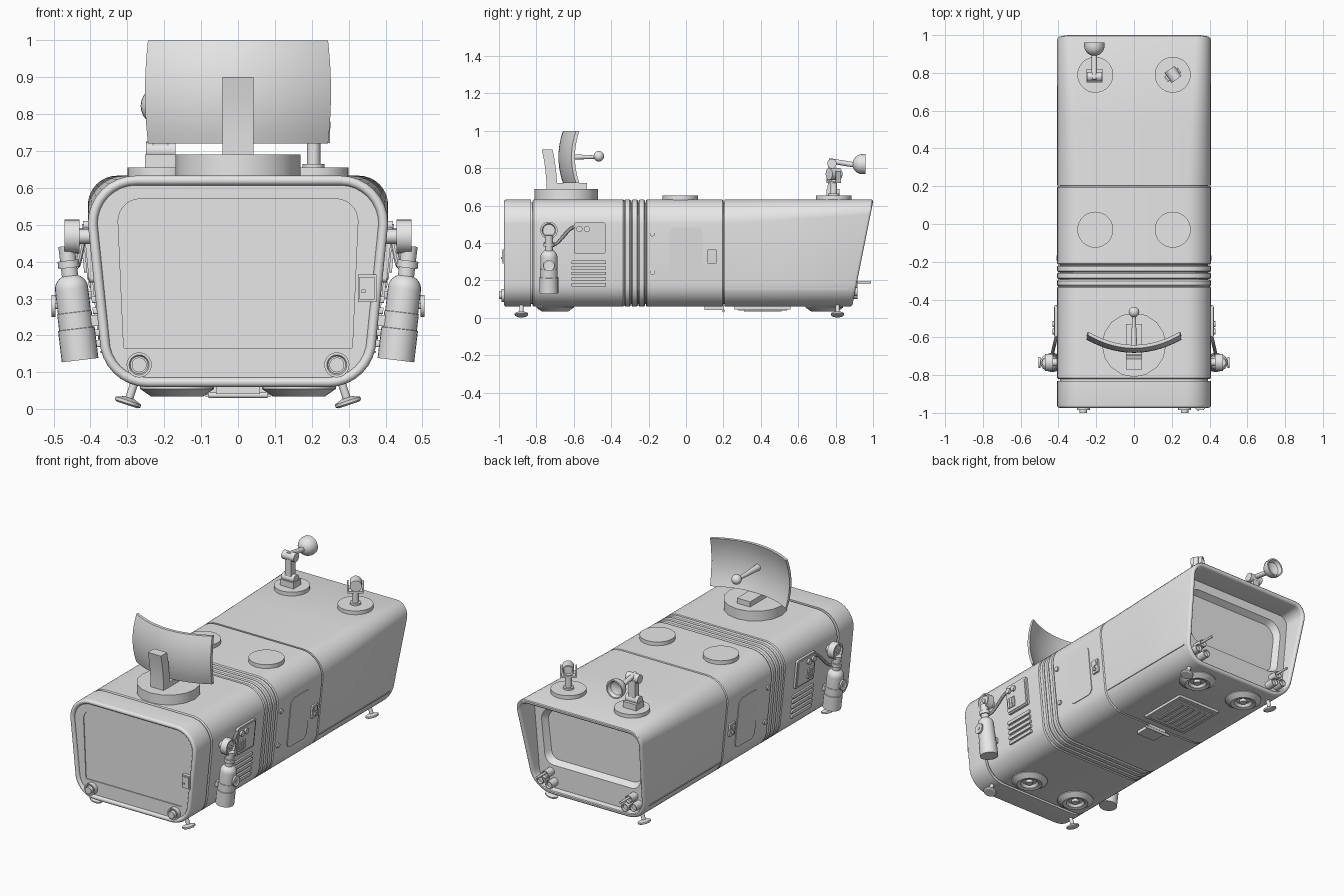
import bpy, bmesh
from math import sin, cos, pi, radians
from mathutils import Vector, Matrix

if "Cube" in bpy.data.objects:
    bpy.data.objects.remove(bpy.data.objects["Cube"], do_unlink=True)

shade = .8
grey = bpy.data.materials.new("plain grey")
grey.use_nodes = True
grey.diffuse_color = (shade, shade, shade, 1)
grey.node_tree.nodes["Principled BSDF"].inputs["Base Color"].default_value = grey.diffuse_color


def loft(name, rings, mirror=False):
    """Skin a list of equal-length point rings, capping both ends."""
    bm = bmesh.new()
    rows = [[bm.verts.new(point) for point in ring] for ring in rings]
    for low, high in zip(rows, rows[1:]):
        for i in range(len(low)):
            bm.faces.new((low[i - 1], low[i], high[i], high[i - 1]))
    bm.faces.new(rows[0])
    bm.faces.new(rows[-1])
    bmesh.ops.recalc_face_normals(bm, faces=bm.faces)
    mesh = bpy.data.meshes.new(name)
    bm.to_mesh(mesh)
    bm.free()
    mesh.shade_smooth()
    mesh.set_sharp_from_angle(angle=radians(32))
    mesh.materials.append(grey)
    part = bpy.data.objects.new(name, mesh)
    bpy.context.collection.objects.link(part)
    if mirror:
        part.modifiers.new("Mirror", 'MIRROR').use_mirror_merge = False


def outline(bottom, top, low, high, low_radius, high_radius):
    """Rounded trapezoid from half widths, heights and corner radii."""
    points, steps = [], 8
    for quarter in range(4):
        upper = quarter in (1, 2)
        radius = high_radius if upper else low_radius
        across = (top if upper else bottom) - radius
        across = across if quarter < 2 else -across
        height = high - radius if upper else low + radius
        for i in range(steps + 1):
            angle = pi / 2 * (quarter - 1 + i / steps)
            points.append((across + radius * cos(angle), height + radius * sin(angle)))
    return points


floor, roof, corner, gap = .06, .633, .13, .03


def hull(y, inset=0, radius=corner, lean=0):
    """Hull section at y, shrunk by inset, its roof pushed back by lean."""
    shape = outline(.375 - inset, .407 - inset, floor + inset, roof - inset, corner - inset, radius - inset)
    return [(x, y + lean * (z - floor) / (roof - floor), z) for x, z in shape]


def panel(y, shape):
    return [(x, y, z) for x, z in outline(*shape)]


def module(name, front, back, edge=.006):
    loft(name, [hull(front, gap), hull(front, edge), hull(front + edge),
                hull(back - edge), hull(back, edge), hull(back, gap)])


def circle(centre, axis, radius, sides):
    turn = Vector(axis).to_track_quat('Z', 'Y')
    angles = [2 * pi * i / sides for i in range(sides)]
    return [Vector(centre) + turn @ Vector((radius * cos(a), radius * sin(a), 0)) for a in angles]


def lathe(name, origin, axis, profile, mirror=False, sides=24):
    """Revolve (distance, radius) pairs round an axis."""
    along = Vector(axis).normalized()
    loft(name, [circle(Vector(origin) + along * d, axis, r, sides) for d, r in profile], mirror)


def cylinder(name, origin, axis, length, radius, mirror=False, sides=24):
    lathe(name, origin, axis, [(0, radius), (length, radius)], mirror, sides)


def lamp(name, origin, axis, length, radius, mirror=False):
    """Barrel with a rim and a sunken glass."""
    lathe(name, origin, axis, [(0, radius), (length, radius), (length, radius * .8),
                               (length * .8, radius * .7)], mirror)


def rectangle(centre, width, depth, turn=0):
    spin = Matrix.Rotation(radians(turn), 3, 'Z')
    corners = ((-1, -1), (1, -1), (1, 1), (-1, 1))
    return [Vector(centre) + spin @ Vector((width / 2 * i, depth / 2 * j, 0)) for i, j in corners]


def box(name, centre, size, turn=0, mirror=False):
    width, depth, height = size
    lift = Vector((0, 0, height / 2))
    loft(name, [rectangle(Vector(centre) + lift * s, width, depth, turn) for s in (-1, 1)], mirror)


def wall(z):
    """Distance of the sloping side wall from the middle."""
    return .355 + z / 10


def side_plate(name, y, z, width, height, thick, radius=.005):
    """Rounded plate on both side walls, centred at y and z."""
    shape = outline(width / 2, width / 2, z - height / 2, z + height / 2, radius, radius)
    loft(name, [[(wall(v) + t, y + u, v) for u, v in shape] for t in (-gap, thick)], mirror=True)


right, forward, back, up, down = (1, 0, 0), (0, -1, 0), (0, 1, 0), (0, 0, 1), (0, 0, -1)

# Hull modules, front to back
door = (.31, .325, .165, .57, .005, .06)
bead = .013
front_rim = [hull(-.96 - bead * sin(a), bead * (1 - cos(a))) for a in (pi - k * pi / 8 for k in range(9))]
loft("front_module", [panel(-.955, door), panel(-.96, door)] + front_rim + [hull(-.83), hull(-.83, gap)])
loft("hull_core", [hull(-.84, gap / 2), hull(.25, gap / 2)])
module("service_module", -.82, -.33)
for fold in range(3):
    module("bellows_fold", -.33 + fold * .038, -.295 + fold * .038)
module("middle_module", -.215, .2)
window = (.31, .33, .22, .55, .06, .08)
window_glass = (.29, .31, .24, .53, .05, .07)
lean, rear_corner = .115, .08
rear_rim = [hull(.875 + bead * sin(a), bead * (1 - cos(a)), rear_corner, lean)
            for a in (k * pi / 6 for k in range(7))]
loft("rear_module", [hull(.205, gap), hull(.205), hull(.5, 0, .11, lean / 4)] + rear_rim
     + [hull(.86, gap, rear_corner), panel(.86, window), panel(.825, window_glass)])
side_plate("rear_side_trim", .54, .155, .66, .006, .003, radius=.002)

# Front face fittings
box("front_keypad", (.35, -.965, .328), (.05, .03, .075))
box("front_keypad_screen", (.35, -.98, .328), (.04, .01, .06))
box("front_keypad_button", (.34, -.985, .32), (.01, .01, .01))
lamp("front_lamp", (.268, -.95, .12), forward, .036, .034, mirror=True)
cylinder("front_lamp_lens", (.268, -.95, .12), forward, .05, .02, mirror=True)

# Side fittings on both walls
side_plate("side_door", 0, .337, .18, .295, .005, radius=.035)
side_plate("door_keypad", .14, .328, .05, .077, .012)
side_plate("door_keypad_screen", .14, .345, .03, .03, .016)
side_plate("door_keypad_handle", .14, .31, .015, .02, .02)
for z in (.245, .45):
    cylinder("wall_rivet", (wall(z), -.18, z), right, .01, .014, mirror=True)
for slat in range(5):
    side_plate("vent_slat", -.52, .177 + slat * .03, .187, .018, .012)
side_plate("control_panel", -.515, .427, .17, .167, .014, radius=.012)
side_plate("control_panel_face", -.515, .427, .15, .15, .018, radius=.01)
for bar in range(3):
    side_plate("control_grille", -.577 + bar * .02, .4, .015, .06, .025)
for y in (-.57, -.53):
    cylinder("control_knob", (wall(.475), y, .475), right, .03, .016, mirror=True)

# Gas bottles with gauges, hand wheels and hoses
tilt, bottle_y = (.12, 0, 1), -.733
foot_point = Vector((.428, bottle_y, .133))
shoulder = [(.195 + .04 * sin(a), .045 * cos(a)) for a in (k * pi / 15 for k in range(6))]
lathe("gas_bottle", foot_point, tilt, [(0, .05), (.085, .05), (.086, .047), (.13, .047), (.131, .045)]
      + shoulder, mirror=True)
neck = foot_point + Vector(tilt) * .22
cylinder("bottle_neck", neck, tilt, .09, .022, mirror=True)
cylinder("bottle_collar", neck + Vector(tilt) * .03, tilt, .02, .029, mirror=True)
box("bottle_bracket", (.4, bottle_y, .24), (.06, .04, .03), mirror=True)
cylinder("gauge_mount", (.38, bottle_y, .468), right, .06, .02, mirror=True)
lamp("pressure_gauge", (.43, bottle_y, .468), right, .04, .046, mirror=True)
cylinder("gauge_needle_hub", (.43, bottle_y, .468), right, .038, .012, mirror=True)
cylinder("wheel_stem", (.46, bottle_y, .28), right, .046, .008, mirror=True)
lamp("hand_wheel", (.495, bottle_y, .28), right, .01, .03, mirror=True)
steps = 12
hose = [Vector((.44 - .03 * t, -.72 + .13 * t, .437 - .05 * cos(pi * t))) for t in (k / steps for k in range(steps + 1))]
loft("hose", [circle(point, hose[min(i + 1, steps)] - hose[max(i - 1, 0)], .009, 10)
              for i, point in enumerate(hose)], mirror=True)

# Roof dish: turntable, support, curved reflector and feed horn
cylinder("dish_turntable", (0, -.64, .62), up, .07, .17, sides=16)
loft("dish_support", [rectangle((0, -.717 - t * t * .025, .68 + t * .22), .084, .057)
                      for t in (k / 4 for k in range(5))])
box("dish_foot", (0, -.62, .705), (.085, .18, .03))
reflector = []
for i in range(-8, 9):
    u = i / 8
    face = [Vector((u * (.252 - .008 * v * v), -.682 + .07 * u * u + .024 * v * v, .86 + .14 * v))
            for v in (k / 5 for k in range(-5, 6))]
    reflector.append(face + [point + Vector(back) * .018 for point in reversed(face)])
loft("dish_reflector", reflector)
lathe("dish_horn", (0, -.67, .86), back, [(0, .018), (.2, .008)])
bulb = .028
lathe("dish_horn_tip", (0, -.466, .864), up,
      [(-bulb * cos(a), bulb * sin(a)) for a in (k * pi / 12 + .01 for k in range(12))])

# Roof pads
for y in (-.03, .79):
    cylinder("roof_pad", (.205, y, .62), up, .035, .095, mirror=True, sides=32)

# Searchlight on a jointed arm
light_x = -.21
box("searchlight_base", (light_x, .785, .67), (.085, .07, .04))
box("searchlight_lower_arm", (light_x, .78, .75), (.04, .04, .15))
for z in (.7, .825):
    cylinder("searchlight_joint", (light_x - .04, .78, z), right, .08, .025)
cylinder("searchlight_upper_arm", (light_x, .765, .84), (0, 1, -.16), .15, .014)
cup = .054
lathe("searchlight_bowl", (light_x, .89, .822), back,
      [(cup * (1 - cos(a)), cup * sin(a)) for a in (k * pi / 12 for k in range(1, 7))]
      + [(.07, cup), (.07, cup * .85), (.05, cup * .7), (.04, cup * .3)])

# Small lamp in a turned yoke
yoke = Vector((.205, .79, .65))
cylinder("yoke_stem", yoke, up, .08, .018)
cylinder("yoke_collar", yoke, up, .015, .03)
box("yoke_bar", yoke + Vector(up) * .077, (.085, .035, .012), turn=35)
for side in (-1, 1):
    offset = Matrix.Rotation(radians(35), 3, 'Z') @ Vector((side * .04, 0, .105))
    box("yoke_ear", yoke + offset, (.008, .03, .06), turn=35)
lamp("yoke_lamp", yoke + Vector((.02, -.025, .12)), (-.57, .82, 0), .065, .032)

# Rear lamp clusters
for x, z in ((.245, .125), (.3, .14), (.27, .18)):
    lamp("rear_lamp", (x, .85, z), back, .066, .023, mirror=True)
cylinder("rear_probe", (.27, .86, .19), back, .13, .007, mirror=True)

# Underside: feet, thrusters and service hatch
for y in (-.88, .81):
    splay = (.33, 0, -1)
    cylinder("foot_leg", (.278, y, .08), splay, .06, .011, mirror=True)
    lathe("foot_pad", (.278, y, .08), splay, [(.052, .015), (.06, .036), (.068, .036), (.072, .03)], mirror=True)
for y in (-.7, .74):
    lathe("thruster", (.165, y, .07), down, [(0, .1), (.015, .1), (.036, .07), (.03, .05), (.015, .04)], mirror=True)
    cylinder("thruster_core", (.165, y, .07), down, .03, .02, mirror=True)
box("belly_hatch", (0, .41, .056), (.28, .3, .022))
box("belly_hatch_panel", (0, .41, .048), (.24, .26, .016))
for slat in range(-2, 3):
    box("belly_hatch_slat", (slat * .04, .41, .04), (.018, .2, .012))
box("belly_latch", (0, .15, .053), (.12, .1, .024))
cylinder("belly_handle", (-.08, .2, .038), right, .16, .008)
